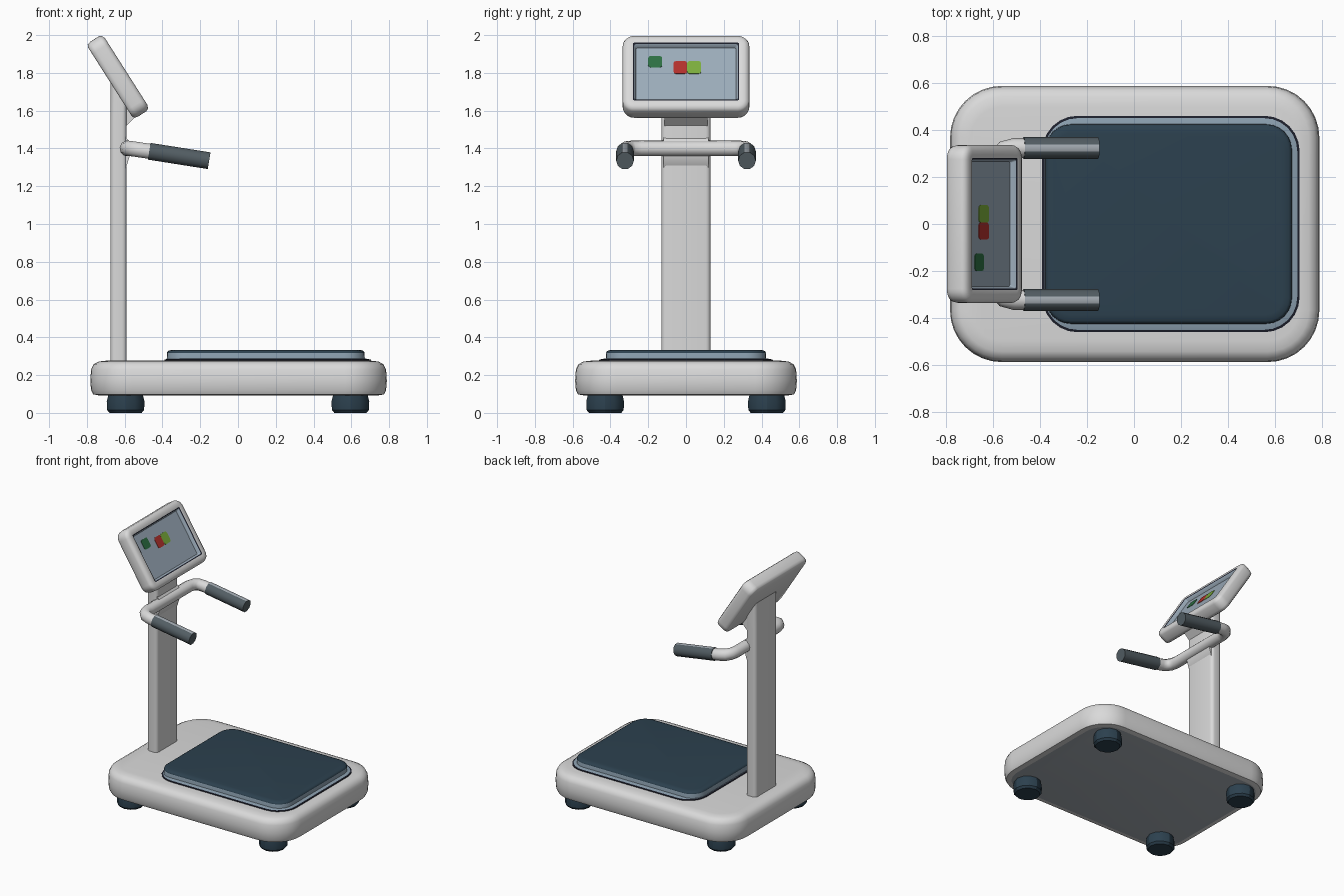
import bpy, bmesh, math
from mathutils import Matrix, Vector

if "Cube" in bpy.data.objects:
    bpy.data.objects.remove(bpy.data.objects["Cube"])


def material(name, rgb):
    m = bpy.data.materials.new(name)
    m.diffuse_color = (*rgb, 1)
    m.use_nodes = True
    m.node_tree.nodes["Principled BSDF"].inputs["Base Color"].default_value = m.diffuse_color
    return m


SHELL = material("light_grey", (0.70, 0.70, 0.70))
DARK = material("dark_navy", (0.025, 0.052, 0.077))
TRIM = material("steel_blue", (0.26, 0.35, 0.43))
SCREEN = material("screen_blue", (0.33, 0.41, 0.49))
GRIP = material("grip_grey", (0.085, 0.11, 0.125))
MID = material("mid_grey", (0.38, 0.42, 0.46))
SEAM = material("seam_black", (0.012, 0.014, 0.025))
RED = material("red", (0.45, 0.03, 0.025))
LIME = material("lime", (0.20, 0.42, 0.045))
GREEN = material("dark_green", (0.026, 0.16, 0.055))


def smooth(ob, angle=35):
    bpy.ops.object.select_all(action='DESELECT')
    ob.select_set(True)
    bpy.context.view_layer.objects.active = ob
    bpy.ops.object.shade_smooth_by_angle(angle=math.radians(angle))


def finish(bm, name, mats, matrix=Matrix(), angle=35):
    bmesh.ops.recalc_face_normals(bm, faces=bm.faces)
    me = bpy.data.meshes.new(name)
    bm.to_mesh(me)
    bm.free()
    ob = bpy.data.objects.new(name, me)
    bpy.context.collection.objects.link(ob)
    for m in mats:
        me.materials.append(m)
    me.transform(matrix)
    smooth(ob, angle)
    return ob


def rounded_rect(hx, hy, r, seg):
    pts = []
    for i, (sx, sy) in enumerate([(1, 1), (-1, 1), (-1, -1), (1, -1)]):
        for k in range(seg + 1):
            a = math.pi / 2 * (i + k / seg)
            pts.append((sx * (hx - r) + r * math.cos(a), sy * (hy - r) + r * math.sin(a)))
    return pts


def loft(name, hx, hy, r, rings, mats, matrix=Matrix(), seg=6, bands={}, bottom=0, cap=0,
         top=None, angle=35):
    """Stack rounded rectangles; rings holds (inset, height), bands maps ring to material."""
    bm = bmesh.new()
    loops = []
    for inset, z in rings:
        pts = rounded_rect(hx - inset, hy - inset, max(r - inset, 0.008), seg)
        loops.append([bm.verts.new((x, y, z)) for x, y in pts])
    if top:
        for v in loops[-1]:
            v.co.z = top(v.co.x)
    n = len(loops[0])
    for j, (a, b) in enumerate(zip(loops, loops[1:])):
        for i in range(n):
            f = bm.faces.new((a[i], a[(i + 1) % n], b[(i + 1) % n], b[i]))
            f.material_index = bands.get(j, 0)
    bm.faces.new(loops[0]).material_index = bottom
    bm.faces.new(loops[-1]).material_index = cap
    return finish(bm, name, mats, matrix, angle)


def extrude_profile(name, profile, half_width, mat):
    """Extrude an x-z outline across y."""
    bm = bmesh.new()
    f = bm.faces.new([bm.verts.new((x, -half_width, z)) for x, z in profile])
    ext = bmesh.ops.extrude_face_region(bm, geom=[f])
    verts = [v for v in ext["geom"] if isinstance(v, bmesh.types.BMVert)]
    bmesh.ops.translate(bm, verts=verts, vec=(0, 2 * half_width, 0))
    return finish(bm, name, [mat])


def tube(name, pts, radius, mat):
    cu = bpy.data.curves.new(name, 'CURVE')
    cu.dimensions = '3D'
    cu.bevel_depth = radius
    cu.bevel_resolution = 3
    cu.use_fill_caps = True
    sp = cu.splines.new('POLY')
    sp.points.add(len(pts) - 1)
    for p, co in zip(sp.points, pts):
        p.co = (*co, 1)
    ob = bpy.data.objects.new(name, cu)
    bpy.context.collection.objects.link(ob)
    cu.materials.append(mat)
    bpy.ops.object.select_all(action='DESELECT')
    ob.select_set(True)
    bpy.context.view_layer.objects.active = ob
    bpy.ops.object.convert(target='MESH')
    smooth(bpy.context.object, 45)
    return bpy.context.object


T = Matrix.Translation

# base body with soft shoulders and a darker underside
loft("base", 0.785, 0.587, 0.22,
     [(0.05, 0.092), (0.015, 0.098), (0.004, 0.12), (0, 0.17), (0.004, 0.23),
      (0.018, 0.258), (0.045, 0.272), (0.09, 0.277)],
     [SHELL, MID], T((0.003, 0, 0)), seg=8, bottom=1, angle=50)

# flat tray border with a dark seam, then the raised mat
loft("platform_tray", 0.547, 0.46, 0.15, [(0, 0.26), (0, 0.281), (0.01, 0.284), (0.04, 0.290)],
     [TRIM, SEAM], T((0.157, 0, 0)), bands={0: 1, 1: 1})
loft("platform_mat", 0.525, 0.425, 0.11,
     [(0, 0.27), (0.002, 0.317), (0.004, 0.324), (0.014, 0.331), (0.04, 0.334)],
     [DARK, TRIM], T((0.147, 0, 0)), bands={0: 1}, angle=50)

# feet
for sx in (-1, 1):
    for sy in (-1, 1):
        loft("foot", 0.1, 0.1, 0.1, [(0.015, 0), (0.002, 0.015), (0, 0.06), (0.012, 0.11)],
             [DARK], T((sx * 0.595, sy * 0.428, 0)), seg=3)

# column, its top cut to the slope of the head
loft("column", 0.043, 0.13, 0.025, [(0, 0.26), (0, 1.55), (0, 1.7)], [SHELL],
     T((-0.632, 0, 0)), seg=4, top=lambda x: 1.715 - 1.57 * x, angle=50)
extrude_profile("neck", [(-0.61, 1.50), (-0.575, 1.535), (-0.54, 1.57), (-0.56, 1.61), (-0.61, 1.66)],
                0.115, SHELL)
extrude_profile("handle_bracket", [(-0.61, 1.28), (-0.592, 1.30), (-0.57, 1.37), (-0.57, 1.43), (-0.61, 1.48)],
                0.12, SHELL)

# display head: local x = up the slope, y = width, z = out of the screen
up = Vector((-0.537, 0, 0.844)).normalized()
out = Vector((up.z, 0, -up.x))
side = Vector((0, 1, 0))
head = T((-0.635, 0, 1.78)) @ Matrix((up, -side, out)).transposed().to_4x4()
loft("display_head", 0.235, 0.335, 0.06,
     [(0.018, -0.051), (0.005, -0.044), (0, -0.025), (0, 0.028), (0.007, 0.043), (0.025, 0.051),
      (0.054, 0.051), (0.061, 0.047), (0.070, 0.022)],
     [SHELL, SCREEN, SEAM], head, bands={6: 2, 7: 1}, cap=1, angle=50)

# coloured marks on the screen: (y, up-slope, half width, half height)
for name, y, v, hw, hv, mat in [("red_mark", -0.03, 0.043, 0.036, 0.04, RED),
                                ("lime_mark", 0.043, 0.043, 0.037, 0.04, LIME),
                                ("green_mark", -0.163, 0.079, 0.037, 0.036, GREEN)]:
    loft(name, hv, hw, 0.014, [(0, 0.021), (0, 0.0245)], [mat], head @ T((v, -y, 0)), seg=2)

# handlebar and grips, with a paler strip along the top of each grip
half = [(-0.585, 0.24, 1.40), (-0.575, 0.285, 1.40), (-0.55, 0.313, 1.397),
        (-0.51, 0.323, 1.391), (-0.45, 0.323, 1.382)]
tube("handlebar", [(x, -y, z) for x, y, z in reversed(half)] + half, 0.042, SHELL)
for s in (-1, 1):
    grip = tube("grip", [(-0.47, s * 0.323, 1.385), (-0.165, s * 0.323, 1.337),
                         (-0.153, s * 0.323, 1.335)], 0.047, GRIP)
    grip.data.materials.append(MID)
    for p in grip.data.polygons:
        p.material_index = int(p.normal.z > 0.85)
